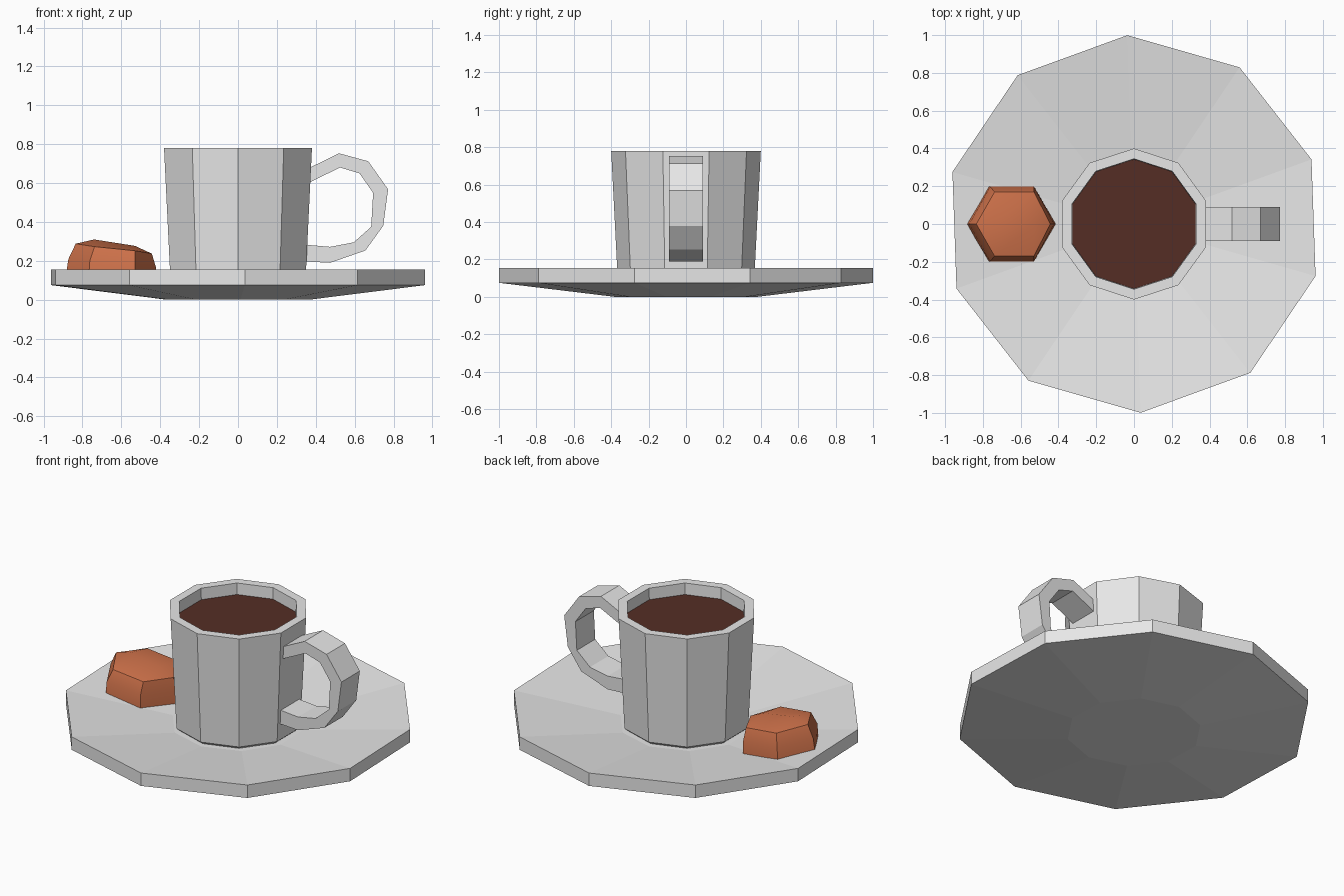
import bpy
import bmesh
from math import cos, sin, radians, tau

cube = bpy.data.objects.get("Cube")
if cube:
    bpy.data.objects.remove(cube, do_unlink=True)

SIDES = 10


def material(name, colour):
    mat = bpy.data.materials.new(name)
    mat.use_nodes = True
    mat.diffuse_color = (*colour, 1)
    mat.node_tree.nodes["Principled BSDF"].inputs["Base Color"].default_value = (*colour, 1)
    return mat


def finish(name, bm, mat):
    bmesh.ops.recalc_face_normals(bm, faces=bm.faces)
    mesh = bpy.data.meshes.new(name)
    bm.to_mesh(mesh)
    bm.free()
    mesh.materials.append(mat)
    obj = bpy.data.objects.new(name, mesh)
    bpy.context.collection.objects.link(obj)
    return obj


def bridge(bm, a, b):
    for i in range(len(a)):
        j = (i + 1) % len(a)
        bm.faces.new((a[i], a[j], b[j], b[i]))


def lathe(name, profile, turn, mat):
    """Stack ten-sided rings of (radius, height) and cap both ends."""
    bm = bmesh.new()
    angles = [radians(turn) + tau * i / SIDES for i in range(SIDES)]
    rings = [[bm.verts.new((r * cos(a), r * sin(a), z)) for a in angles] for r, z in profile]
    for low, high in zip(rings, rings[1:]):
        bridge(bm, low, high)
    bm.faces.new(rings[0])
    bm.faces.new(rings[-1])
    return finish(name, bm, mat)


white = material("white china", (0.8, 0.8, 0.8))
brown = material("dark coffee", (0.09, 0.027, 0.018))
biscuit_mat = material("orange brown biscuit", (0.63, 0.17, 0.07))

# Saucer: shallow dish with an upright rim
lathe("saucer", [(0.38, 0), (1, 0.075), (1, 0.155), (0.38, 0.077)], 92, white)

# Cup: chamfered foot, flared wall, thick rim and hollow inside
lathe("cup", [(0.34, 0.074), (0.365, 0.095), (0.4, 0.78), (0.345, 0.78), (0.32, 0.14)], 90, white)

# Coffee surface
lathe("coffee", [(0.34, 0.7), (0.343, 0.71)], 90, brown)

# Handle: faceted loop of rectangular section
outer = [(0.35, 0.67), (0.52, 0.753), (0.67, 0.712), (0.772, 0.568),
         (0.747, 0.38), (0.655, 0.253), (0.474, 0.19), (0.345, 0.197)]
inner = [(0.35, 0.595), (0.525, 0.68), (0.625, 0.65), (0.695, 0.55),
         (0.685, 0.375), (0.595, 0.295), (0.474, 0.272), (0.345, 0.283)]
bm = bmesh.new()
sections = [[bm.verts.new((x, y, z)) for (x, z), y in
             ((o, -0.09), (o, 0.09), (i, 0.09), (i, -0.09))] for o, i in zip(outer, inner)]
for a, b in zip(sections, sections[1:]):
    bridge(bm, a, b)
bm.faces.new(sections[0])
bm.faces.new(sections[-1])
finish("handle", bm, white)

# Biscuit: six-sided tapered block with a low ridged top
bm = bmesh.new()


def hexagon(xs, y, heights):
    """Ring from the left point round the front to the right point and back."""
    order = [(0, 0), (1, -y), (2, -y), (3, 0), (2, y), (1, y)]
    return [bm.verts.new((xs[k], yy, heights[k])) for k, yy in order]


base = hexagon((-0.89, -0.77, -0.53, -0.415), 0.2, (0.1, 0.09, 0.085, 0.08))
belly = hexagon((-0.872, -0.762, -0.53, -0.423), 0.197, (0.21, 0.2, 0.18, 0.17))
top = hexagon((-0.835, -0.738, -0.53, -0.443), 0.17, (0.288, 0.273, 0.252, 0.237))
ridge_left = bm.verts.new((-0.74, 0, 0.31))
ridge_right = bm.verts.new((-0.53, 0, 0.277))
bridge(bm, base, belly)
bridge(bm, belly, top)
bm.faces.new(base)
left, front_l, front_r, right, back_r, back_l = top
bm.faces.new((front_l, front_r, ridge_right, ridge_left))
bm.faces.new((back_r, back_l, ridge_left, ridge_right))
for tri in ((left, front_l, ridge_left), (back_l, left, ridge_left),
            (front_r, right, ridge_right), (right, back_r, ridge_right)):
    bm.faces.new(tri)
biscuit = finish("biscuit", bm, biscuit_mat)

# Soft shading on the biscuit only
bpy.ops.object.select_all(action="DESELECT")
biscuit.select_set(True)
bpy.context.view_layer.objects.active = biscuit
bpy.ops.object.shade_smooth_by_angle(angle=radians(30))
